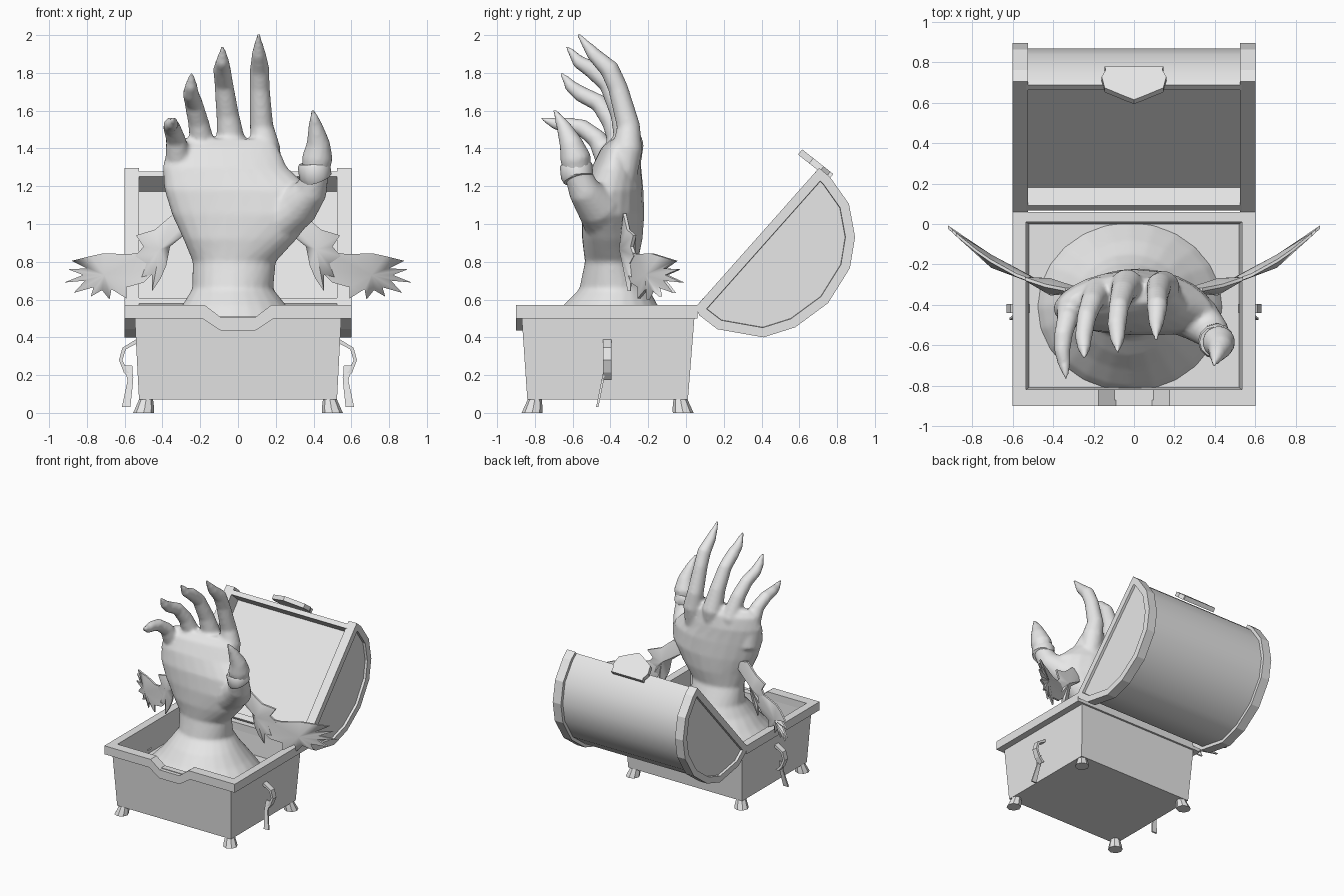
import bpy, bmesh, math
from mathutils import Vector

if "Cube" in bpy.data.objects:
    bpy.data.objects.remove(bpy.data.objects["Cube"])

grey = bpy.data.materials.new("plain grey")
grey.diffuse_color = (0.8, 0.8, 0.8, 1)
grey.use_nodes = True
grey.node_tree.nodes["Principled BSDF"].inputs["Base Color"].default_value = grey.diffuse_color


def finish(name, bm, angle=None):
    """Turn a bmesh into a named object, smoothing it below the given angle."""
    bmesh.ops.recalc_face_normals(bm, faces=bm.faces)
    me = bpy.data.meshes.new(name)
    bm.to_mesh(me)
    bm.free()
    me.materials.append(grey)
    ob = bpy.data.objects.new(name, me)
    bpy.context.collection.objects.link(ob)
    if angle:
        bpy.ops.object.select_all(action='DESELECT')
        ob.select_set(True)
        bpy.context.view_layer.objects.active = ob
        bpy.ops.object.shade_smooth_by_angle(angle=math.radians(angle))
    return ob


def loft(bm, rings):
    """Skin a list of rings of points and cap both ends."""
    vs = [[bm.verts.new(p) for p in r] for r in rings]
    n = len(vs[0])
    for a, b in zip(vs, vs[1:]):
        for i in range(n):
            bm.faces.new((a[i], a[(i + 1) % n], b[(i + 1) % n], b[i]))
    return bm.faces.new(vs[0][::-1]), bm.faces.new(vs[-1])


def prism(name, outline, place, a, b, angle=None):
    """Extrude a flat outline from depth a to depth b."""
    bm = bmesh.new()
    loft(bm, [[place(u, v, w) for u, v in outline] for w in (a, b)])
    return finish(name, bm, angle)


def along_y(u, v, w):
    return Vector((u, w, v))


def along_x(u, v, w):
    return Vector((w, u, v))


def along_z(u, v, w):
    return Vector((u, v, w))


def rect(x0, x1, y0, y1):
    return [(x0, y0), (x1, y0), (x1, y1), (x0, y1)]


def mirror_x(ob):
    ob.modifiers.new("mirror", 'MIRROR')


def tube(bm, pts, upright=False, seg=16, bow=0.0):
    """Elliptical tube through (x, y, z, rx, ry) points."""
    rings = []
    for i, (x, y, z, rx, ry) in enumerate(pts):
        c = Vector((x, y, z))
        p, q = pts[max(i - 1, 0)], pts[min(i + 1, len(pts) - 1)]
        t = Vector((0, 0, 1)) if upright else (Vector(q[:3]) - Vector(p[:3])).normalized()
        u = (Vector((1, 0, 0)) - t * t.x).normalized()
        v = t.cross(u)
        ring = []
        for k in range(seg):
            a = 2 * math.pi * k / seg
            w = c + u * rx * math.cos(a) + v * ry * math.sin(a)
            if z > 0.85:
                w.y -= bow * w.x ** 2
            ring.append(w)
        rings.append(ring)
    loft(bm, rings)


# Hollow tapered chest body
bm = bmesh.new()
loft(bm, [[along_z(x, y, z) for x, y in rect(-h, h, y0, y1)] for h, y0, y1, z in [
    (.524, -.84, .01, .07), (.547, -.87, .045, .51),
    (.535, -.82, .01, .51), (.52, -.81, 0, .35)]])
finish("chest_body", bm)

# Rim around the opening, dipping at the front
dip = [(-.175, .57), (-.09, .505), (.09, .505), (.175, .57)]
low = [(.19, .5), (.09, .435), (-.09, .435), (-.19, .5)]
prism("rim_front", [(-.6, .5), (-.6, .57)] + dip + [(.6, .57), (.6, .5)] + low, along_y, -.9, -.82)
prism("rim_back", rect(-.6, .6, .01, .06), along_z, .5, .57)
mirror_x(prism("rim_sides", rect(.535, .6, -.82, .01), along_z, .5, .57))

# Splayed feet
bm = bmesh.new()
for y, s in ((-.815, -1), (-.015, 1)):
    loft(bm, [[(x + r * math.cos(k * math.pi / 4), y + dy * s + r * math.sin(k * math.pi / 4), z)
               for k in range(8)]
              for x, dy, r, z in ((.5, 0, .055, 0), (.494, -.006, .05, .025), (.486, -.015, .036, .075))])
mirror_x(finish("feet", bm, 40))

# Side handles with hanging tags
hook = [(.535, .392), (.612, .345), (.63, .28), (.605, .215), (.57, .175)]
mirror_x(prism("handle_hook", hook + [(x - .018, .28 + (z - .28) * .87) for x, z in hook[::-1]],
               along_y, -.44, -.395))
mirror_x(prism("handle_tag", [(.56, .25), (.6, .25), (.585, .17), (.615, .03), (.57, .03), (.555, .17)],
               lambda u, v, w: Vector((u, w - .47 + .2 * (v - .03), v)), -.006, .006))

# Lid: half barrel tilted open, with a recessed inner panel
arc = [(.05, .56), (.07, .517), (.166, .443), (.41, .40), (.578, .453), (.752, .581), (.868, .767),
       (.895, .931), (.863, 1.106), (.762, 1.249), (.705, 1.297)]
mid = Vector((.3775, .93))
d, n = Vector((.664, .747)), Vector((.747, -.664))
barrel = [tuple(mid + (Vector(p) - mid) * .95) for p in arc]
recess = [tuple(mid + d * s * .43 + n * h) for s, h in ((1, 0), (1, .12), (-1, .12), (-1, 0))]
prism("lid_barrel", barrel + recess, along_x, -.535, .535, 40)

# Lid end bands with inset end panels
bm = bmesh.new()
end = loft(bm, [[along_x(u, v, w) for u, v in arc] for w in (.525, .6)])[1]
bmesh.ops.recalc_face_normals(bm, faces=bm.faces)
bmesh.ops.inset_region(bm, faces=[end], thickness=.05, use_even_offset=True)
bmesh.ops.translate(bm, verts=end.verts, vec=(0, 0, 0))
inner = bmesh.ops.inset_region(bm, faces=[end], thickness=.002, use_even_offset=True)
bmesh.ops.translate(bm, verts=end.verts, vec=(-.02, 0, 0))
mirror_x(finish("lid_end_bands", bm))

# Clasp plate on the lid edge
half = [(.145, .21), (.14, .19), (.16, .145), (.145, .075), (.06, .03)]
plate = half + [(0, 0)] + [(-x, v) for x, v in half[::-1]]
prism("lid_clasp", plate,
      lambda u, v, w: Vector((u, .615 + .785 * v + .62 * w, 1.395 - .62 * v + .785 * w)), -.035, 0)

# Giant hand: wrist and palm, four clawed fingers and a thumb fused together
bm = bmesh.new()
tube(bm, [(-.02, -.41, .33, .47, .43), (-.02, -.41, .39, .43, .39), (-.02, -.4, .48, .345, .32),
          (-.02, -.4, .57, .275, .25), (-.028, -.38, .655, .215, .185), (-.02, -.395, .8, .22, .14),
          (.01, -.39, .92, .30, .16), (.03, -.385, 1.05, .38, .165), (.0, -.38, 1.18, .39, .155),
          (-.07, -.365, 1.3, .33, .13), (-.08, -.35, 1.4, .295, .095), (-.07, -.345, 1.45, .25, .05)],
     upright=True, seg=24, bow=.35)
fingers = {
    "index": [(.15, -.34, 1.25, .08), (.145, -.31, 1.4, .08), (.125, -.305, 1.52, .062), (.115, -.36, 1.72, .053),
              (.115, -.405, 1.82, .052), (.11, -.49, 1.9, .038), (.108, -.575, 2.01, .008)],
    "middle": [(-.02, -.33, 1.25, .08), (-.035, -.3, 1.42, .078), (-.055, -.34, 1.58, .06), (-.075, -.41, 1.74, .05),
               (-.085, -.5, 1.82, .047), (-.082, -.57, 1.86, .036), (-.08, -.635, 1.945, .008)],
    "ring": [(-.15, -.35, 1.2, .08), (-.18, -.33, 1.38, .07), (-.21, -.39, 1.54, .055), (-.235, -.46, 1.64, .048),
             (-.25, -.56, 1.69, .043), (-.248, -.61, 1.73, .034), (-.245, -.665, 1.805, .008)],
    "little": [(-.29, -.4, 1.15, .09), (-.315, -.41, 1.34, .07), (-.33, -.47, 1.45, .052), (-.35, -.55, 1.51, .046),
               (-.355, -.63, 1.525, .04), (-.345, -.69, 1.53, .032), (-.335, -.77, 1.56, .008)],
    "thumb": [(.2, -.42, 1.0, .12), (.32, -.47, 1.1, .115), (.39, -.54, 1.18, .085), (.41, -.575, 1.27, .07),
              (.42, -.585, 1.35, .082), (.425, -.61, 1.43, .062), (.41, -.65, 1.52, .038), (.395, -.7, 1.61, .008)],
}
for pts in fingers.values():
    tube(bm, [p + (p[3],) for p in pts])
hand = finish("giant_hand", bm)
rm = hand.modifiers.new("fuse", 'REMESH')
rm.mode = 'VOXEL'
rm.voxel_size = .013
rm.use_smooth_shade = True
sm = hand.modifiers.new("soften", 'SMOOTH')
sm.factor, sm.iterations = .5, 4

# Ring band on the thumb
bm = bmesh.new()
tube(bm, [(.415, -.572, 1.235, .078, .078), (.41, -.576, 1.25, .086, .086),
          (.402, -.582, 1.31, .086, .086), (.4, -.584, 1.325, .076, .076)], seg=12)
finish("thumb_ring", bm, 35)

# Small side arms: ragged sleeve and splayed leafy hand, curving backwards
sleeve = [(.25, 1.03), (.34, 1.055), (.44, .97), (.54, .94), (.5, .88), (.545, .83), (.485, .79), (.51, .72),
          (.455, .73), (.455, .645), (.41, .71), (.38, .78), (.36, .88), (.25, .97)]
small_hand = [(.44, .86), (.58, .84), (.71, .845), (.78, .83), (.88, .805), (.80, .765), (.9, .76), (.82, .73),
              (.92, .69), (.81, .70), (.87, .635), (.765, .665), (.78, .615), (.72, .65), (.68, .6),
              (.67, .655), (.59, .605), (.59, .665), (.5, .69), (.43, .76)]


def bend(x):
    return -.33 + .7 * max(x - .25, 0) ** 2


for name, outline, bulge in (("arm_sleeve", sleeve, .035), ("small_hand", small_hand, .025)):
    bm = bmesh.new()
    caps = loft(bm, [[(x, w, z) for x, z in outline] for w in (-.008, .008)])
    bmesh.ops.recalc_face_normals(bm, faces=bm.faces)
    bmesh.ops.poke(bm, faces=list(caps), offset=bulge)
    for v in bm.verts:
        v.co.y += bend(v.co.x)
    mirror_x(finish(name, bm, 50))
